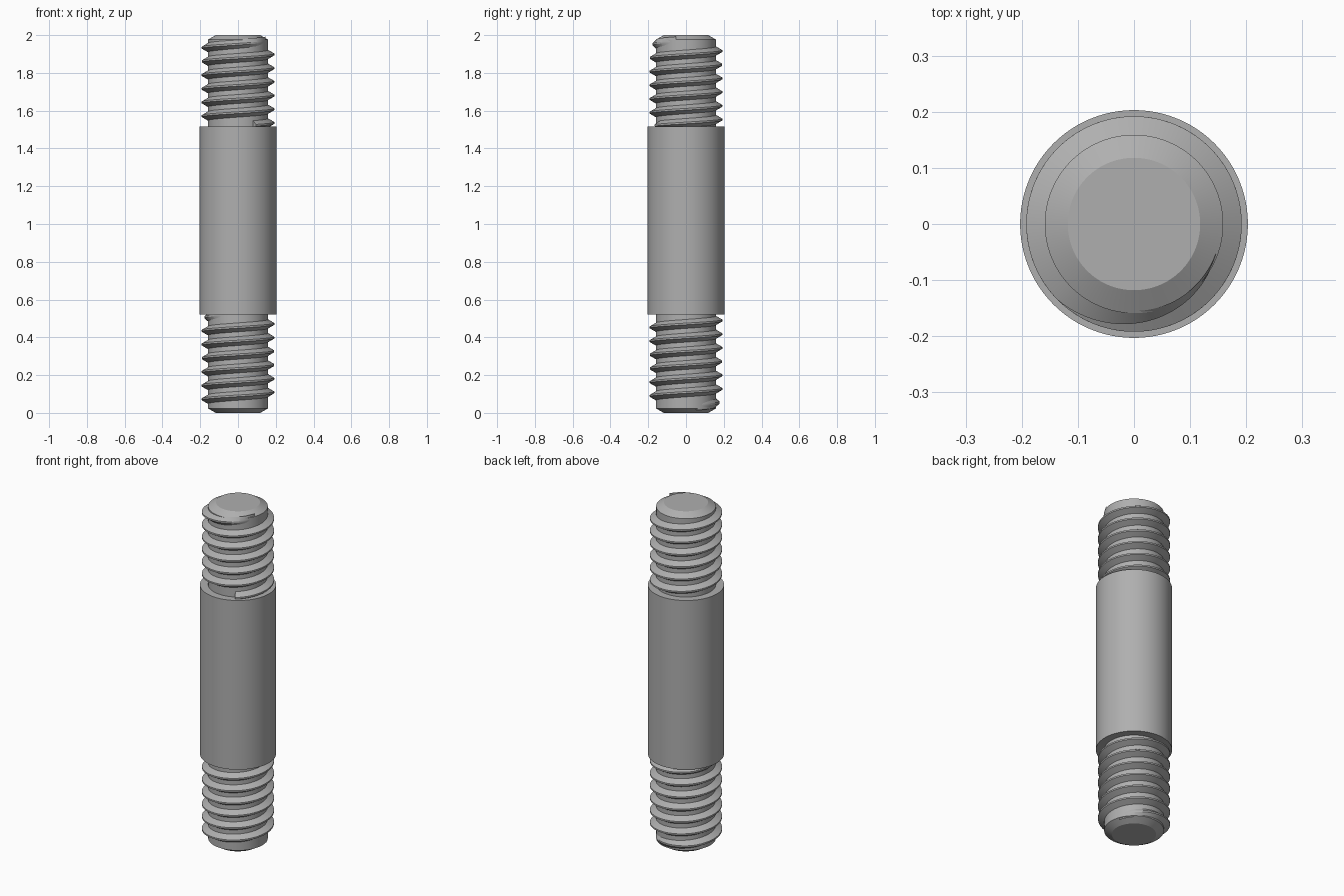
import bpy, bmesh, math

cube = bpy.data.objects.get("Cube")
if cube:
    bpy.data.objects.remove(cube)

STEEL = bpy.data.materials.new("grey steel")
STEEL.use_nodes = True
COLOUR = (0.43, 0.43, 0.43, 1)
STEEL.diffuse_color = COLOUR
STEEL.node_tree.nodes["Principled BSDF"].inputs["Base Color"].default_value = COLOUR

SEGMENTS = 96
CORE, CREST, SHANK, TIP = 0.159, 0.192, 0.203, 0.118
PITCH = 0.0725


def finish(name, bm):
    bmesh.ops.recalc_face_normals(bm, faces=bm.faces)
    mesh = bpy.data.meshes.new(name)
    bm.to_mesh(mesh)
    bm.free()
    mesh.materials.append(STEEL)
    obj = bpy.data.objects.new(name, mesh)
    bpy.context.collection.objects.link(obj)
    bpy.ops.object.select_all(action="DESELECT")
    obj.select_set(True)
    bpy.context.view_layer.objects.active = obj
    bpy.ops.object.shade_smooth_by_angle(angle=math.radians(25))
    return obj


def ring(bm, radius, z):
    steps = [2 * math.pi * i / SEGMENTS for i in range(SEGMENTS)]
    return [bm.verts.new((radius * math.cos(a), radius * math.sin(a), z)) for a in steps]


def bridge(bm, a, b):
    for i in range(len(a)):
        j = (i + 1) % len(a)
        bm.faces.new((a[i], a[j], b[j], b[i]))


def lathe(name, profile):
    """Closed turned solid from (radius, z) pairs."""
    bm = bmesh.new()
    rings = [ring(bm, r, z) for r, z in profile]
    for a, b in zip(rings, rings[1:]):
        bridge(bm, a, b)
    bm.faces.new(rings[0])
    bm.faces.new(rings[-1])
    return finish(name, bm)


def thread(name, z_at_zero, start, end, fade_in, fade_out):
    """Right-handed ridge; angles in degrees, z_at_zero is its height at angle 0."""
    bm = bmesh.new()
    count = int((end - start) / 360 * SEGMENTS)
    previous = None
    for i in range(count + 1):
        angle = start + (end - start) * i / count
        fade = 1.0
        if fade_in:
            fade = min(fade, (angle - start) / fade_in)
        if fade_out:
            fade = min(fade, (end - angle) / fade_out)
        z = z_at_zero + PITCH * angle / 360
        a = math.radians(angle)
        root = CORE - 0.004
        tip = root + (CREST - root) * max(fade, 0.02)
        section = [(root, -0.026), (tip, -0.0045), (tip, 0.0045), (root, 0.026)]
        verts = [bm.verts.new((r * math.cos(a), r * math.sin(a), z + dz)) for r, dz in section]
        if previous:
            bridge(bm, previous, verts)
        else:
            bm.faces.new(verts)
        previous = verts
    bm.faces.new(previous)
    return finish(name, bm)


# Turned body: plain shank between two chamfered cores
lathe("shank", [(SHANK, 0.52), (SHANK, 1.515)])
lathe("upper_core", [(CORE, 1.5), (CORE, 1.976), (TIP, 2.0)])
lathe("lower_core", [(TIP, 0.0), (CORE, 0.024), (CORE, 0.53)])

# Helical ridges with run-outs at the free ends
thread("upper_thread", 1.535, -60, 5 * 360 + 340, 0, 115)
thread("lower_thread", 0.036, 20, 6 * 360 + 250, 115, 115)
